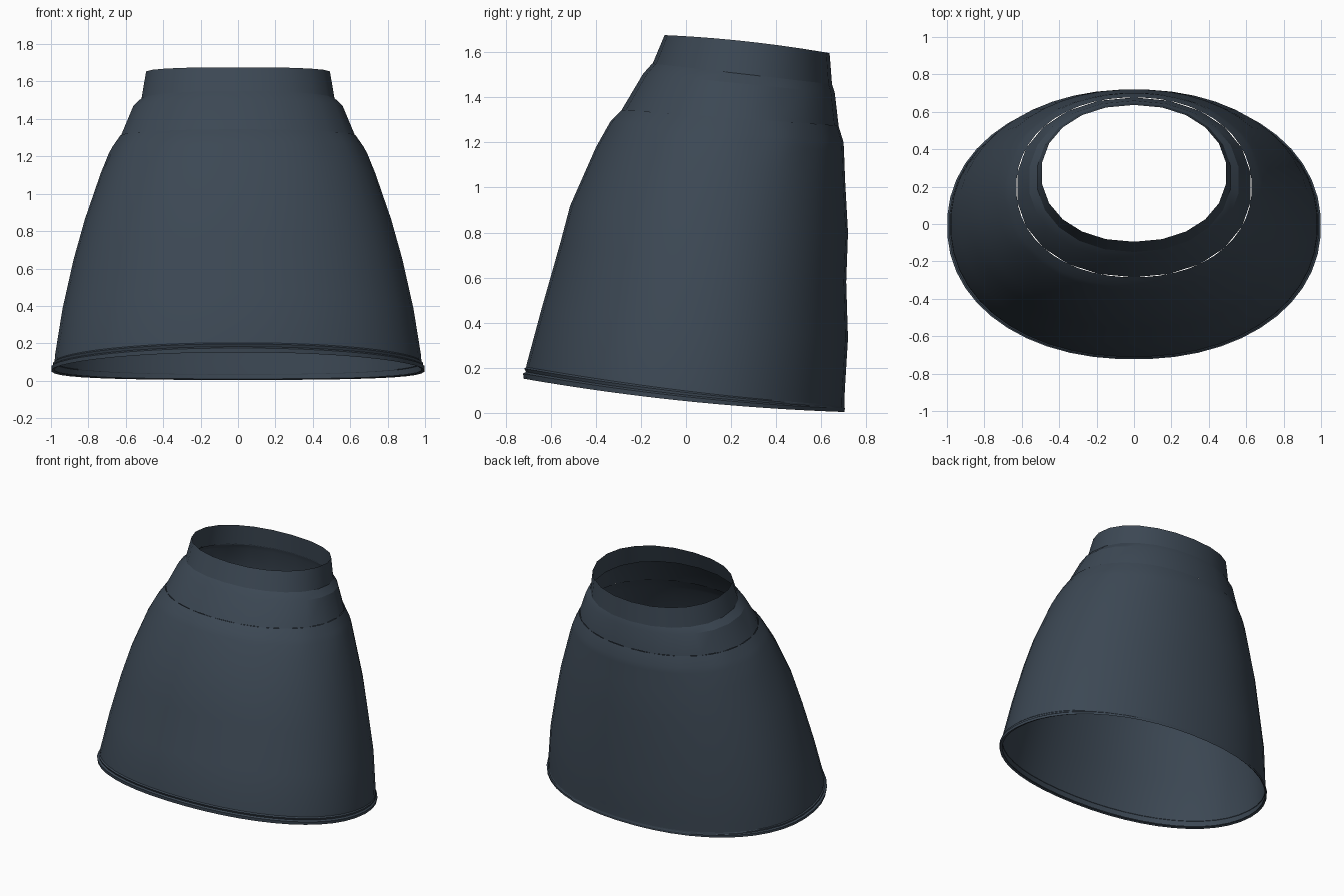
import bpy
import math

old = bpy.data.objects.get("Cube")
if old:
    bpy.data.objects.remove(old, do_unlink=True)

# Single cloth colour
cloth = bpy.data.materials.new("slate blue cloth")
cloth.use_nodes = True
colour = (0.045, 0.064, 0.088, 1)
cloth.diffuse_color = colour
bsdf = cloth.node_tree.nodes["Principled BSDF"]
bsdf.inputs["Base Color"].default_value = colour
bsdf.inputs["Roughness"].default_value = 0.8


def ring_point(ring, angle):
    """Point on a tilted oval: half width, front y/z, back y/z, sag, ripple."""
    half, yf, zf, yb, zb, sag, ripple = ring
    c, s = math.cos(angle), math.sin(angle)
    power = 0.94
    u = math.copysign(abs(c) ** power, c)
    v = math.copysign(abs(s) ** power, s)
    swell = 1 + ripple * math.cos(12 * angle) * abs(c)
    t = (v + 1) / 2
    x = half * u * swell
    y = (yf + yb) / 2 + (yb - yf) / 2 * v * swell
    z = zf + (zb - zf) * t - sag * (1 - v * v)
    return x, y, z


def loft(name, rings, sides, sharp):
    """Open tube of cloth through a list of rings."""
    verts = [ring_point(r, math.tau * (i + 0.5) / sides)
             for r in rings for i in range(sides)]
    faces = []
    for k in range(len(rings) - 1):
        for i in range(sides):
            a, b = k * sides + i, k * sides + (i + 1) % sides
            faces.append((a, b, b + sides, a + sides))
    mesh = bpy.data.meshes.new(name)
    mesh.from_pydata(verts, [], faces)
    mesh.materials.append(cloth)
    obj = bpy.data.objects.new(name, mesh)
    bpy.context.collection.objects.link(obj)
    bpy.ops.object.select_all(action='DESELECT')
    obj.select_set(True)
    bpy.context.view_layer.objects.active = obj
    bpy.ops.object.shade_smooth_by_angle(angle=math.radians(sharp))
    return obj


# Flared body, with faint gathers just under the yoke
loft("skirt_body", [
    (0.985, -0.712, 0.165, 0.703, 0.01, 0.025, 0),
    (0.98, -0.71, 0.21, 0.706, 0.10, 0.02, 0),
    (0.94, -0.64, 0.47, 0.72, 0.33, 0.02, 0),
    (0.88, -0.56, 0.75, 0.712, 0.58, 0.02, 0),
    (0.82, -0.515, 0.92, 0.72, 0.80, 0, 0),
    (0.735, -0.40, 1.18, 0.707, 1.03, 0, 0),
    (0.69, -0.355, 1.26, 0.702, 1.16, 0, 0.006),
    (0.67, -0.335, 1.295, 0.70, 1.20, 0, 0.006),
    (0.63, -0.285, 1.345, 0.677, 1.275, 0, 0),
], 48, 40)

# Folded hem, deepest at the front and thinning to the back
loft("hem", [
    (0.98, -0.708, 0.205, 0.703, 0.035, 0.02, 0),
    (0.99, -0.719, 0.197, 0.704, 0.030, 0.022, 0),
    (0.988, -0.712, 0.182, 0.704, 0.025, 0.024, 0),
    (1.0, -0.724, 0.175, 0.706, 0.020, 0.025, 0),
    (0.998, -0.722, 0.152, 0.705, 0.004, 0.025, 0),
    (0.98, -0.708, 0.158, 0.700, 0.010, 0.025, 0),
], 48, 25)

# Faceted yoke panels
loft("yoke", [
    (0.63, -0.285, 1.345, 0.677, 1.275, 0, 0),
    (0.565, -0.19, 1.505, 0.66, 1.42, 0, 0),
    (0.52, -0.15, 1.55, 0.647, 1.46, 0, 0),
], 22, 19)

# Plain waistband, slightly overlapping the yoke
loft("waistband", [
    (0.522, -0.152, 1.54, 0.648, 1.455, 0, 0),
    (0.496, -0.095, 1.676, 0.637, 1.596, -0.012, 0),
], 22, 35)
